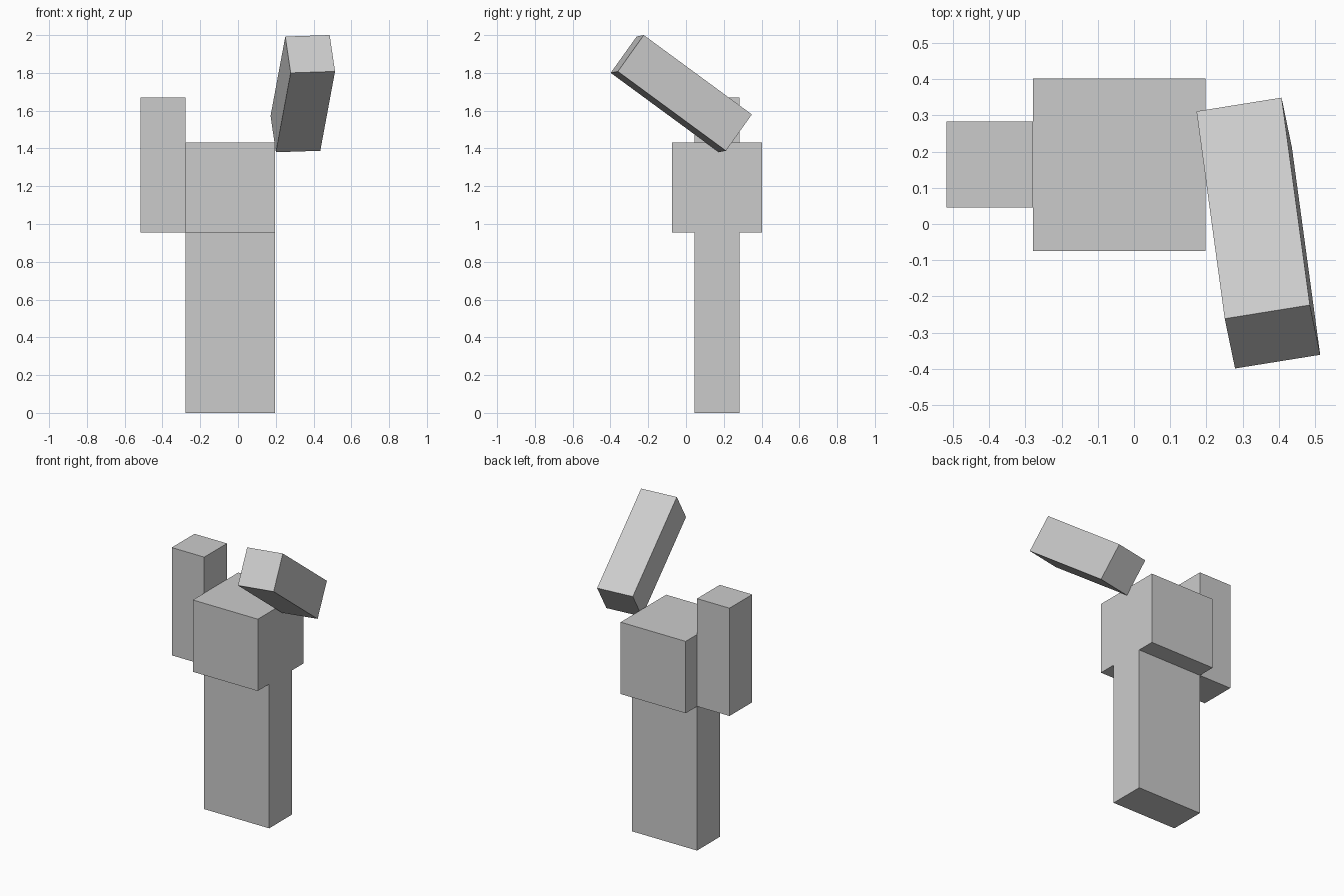
import bpy
from mathutils import Matrix, Vector

if "Cube" in bpy.data.objects:
    bpy.data.objects.remove(bpy.data.objects["Cube"])

U = 0.0595  # block unit shared by every part


def box(name, centre, units, rot=None):
    """Box sized in block units, optionally rotated about its centre."""
    bpy.ops.mesh.primitive_cube_add(size=1)
    ob = bpy.context.object
    ob.name = name
    scale = Matrix.Diagonal((*[u * U for u in units], 1))
    ob.data.transform(scale)
    ob.matrix_world = Matrix.Translation(centre) @ (rot or Matrix.Identity(4))
    return ob


CX, CY = -0.041, 0.164   # axis of the upright figure
WAIST = 16 * U + 0.003

# Upright parts: lower block, wide upper block, vertical side arm
box("torso", (CX, CY, WAIST / 2), (8, 4, WAIST / U))
box("head", (CX, CY, WAIST + 4 * U), (8, 8, 8))
box("side_arm", (CX - 6 * U, CY, WAIST + 6 * U), (4, 4, 12))

# Raised arm: tilted forward and slightly turned
z_axis = Vector((0.078, -0.572, 0.420)).normalized()
x_axis = Vector((0.233, 0.037, 0.008))
y_axis = z_axis.cross(x_axis).normalized()
x_axis = y_axis.cross(z_axis)
tilt = Matrix((x_axis, y_axis, z_axis)).transposed().to_4x4()
box("raised_arm", (0.343, -0.025, 1.69), (4, 4, 12), tilt)
